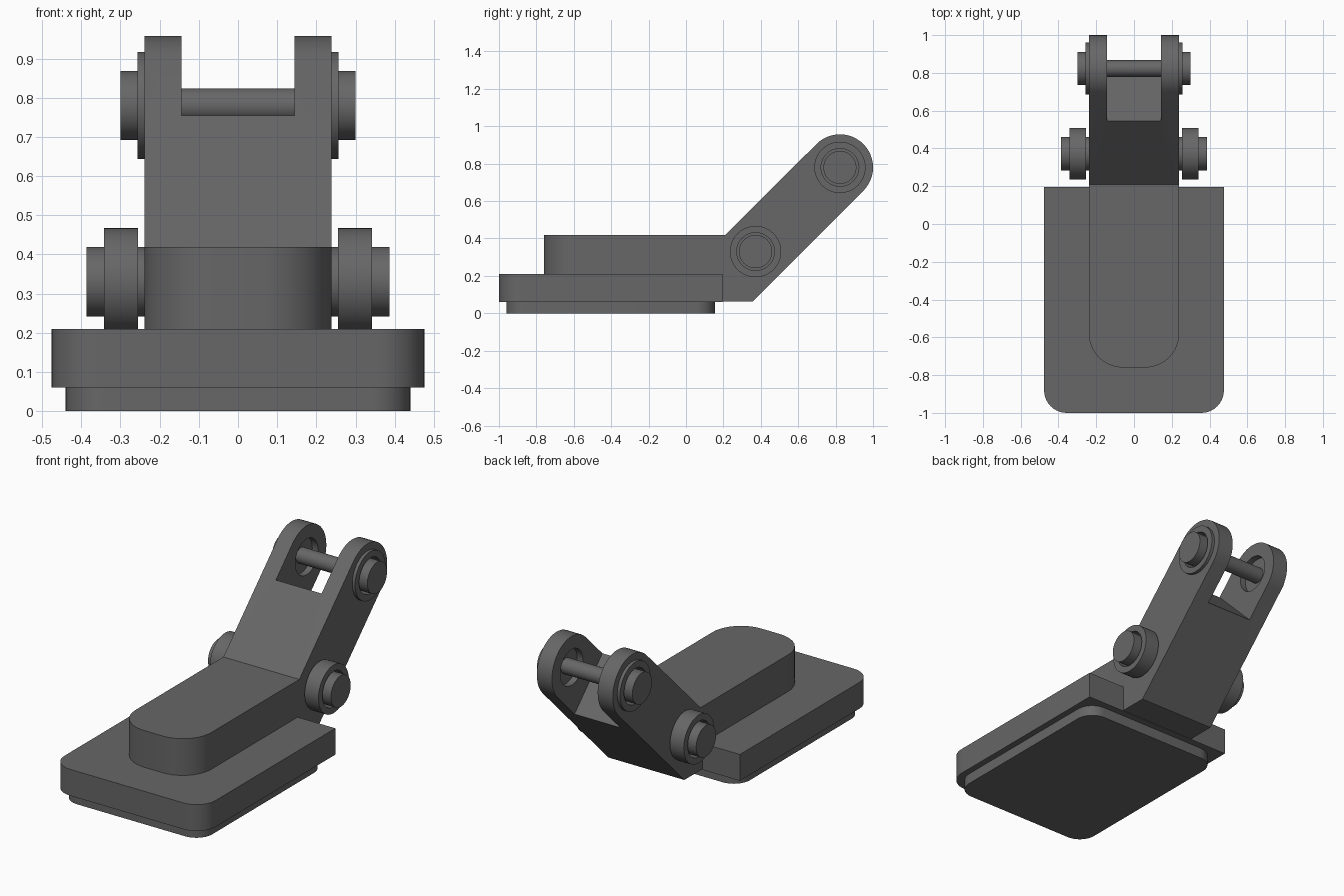
import bpy, bmesh
from math import sin, cos, pi, radians

if "Cube" in bpy.data.objects:
    bpy.data.objects.remove(bpy.data.objects["Cube"])

UPPER = (0.823, 0.78)   # (y, z) of the top hinge axis
LOWER = (0.372, 0.33)   # (y, z) of the lower hinge axis
TIP_R = 0.177

dark = bpy.data.materials.new("dark_grey")
dark.diffuse_color = (0.135, 0.135, 0.135, 1)
dark.use_nodes = True
dark.node_tree.nodes["Principled BSDF"].inputs["Base Color"].default_value = dark.diffuse_color


def finish(name, bm):
    bmesh.ops.recalc_face_normals(bm, faces=bm.faces)
    me = bpy.data.meshes.new(name)
    bm.to_mesh(me)
    bm.free()
    me.materials.append(dark)
    ob = bpy.data.objects.new(name, me)
    bpy.context.collection.objects.link(ob)
    return ob


def smooth(ob):
    bpy.ops.object.select_all(action='DESELECT')
    ob.select_set(True)
    bpy.context.view_layer.objects.active = ob
    bpy.ops.object.shade_smooth_by_angle(angle=radians(30))


def prism(name, profile, x0, x1, round_r=0, round_at=()):
    """Extrude a (y, z) profile along x; round vertical edges at the given y values."""
    bm = bmesh.new()
    face = bm.faces.new([bm.verts.new((x0, y, z)) for y, z in profile])
    geom = bmesh.ops.extrude_face_region(bm, geom=[face])['geom']
    moved = [v for v in geom if isinstance(v, bmesh.types.BMVert)]
    bmesh.ops.translate(bm, verts=moved, vec=(x1 - x0, 0, 0))
    edges = [e for e in bm.edges
             if abs(e.verts[0].co.z - e.verts[1].co.z) > 0.01
             and any(all(abs(v.co.y - y) < 1e-4 for v in e.verts) for y in round_at)]
    if edges:
        bmesh.ops.bevel(bm, geom=edges, offset=round_r, segments=10,
                        profile=0.5, affect='EDGES')
    return finish(name, bm)


def lathe_x(name, centre, outline, n=48):
    """Revolve a closed (x, radius) outline around an x-parallel axis."""
    bm = bmesh.new()
    rings = [[bm.verts.new((x, centre[0] + r * cos(2 * pi * i / n),
                            centre[1] + r * sin(2 * pi * i / n)))
              for x, r in outline] for i in range(n)]
    m = len(outline)
    for i in range(n):
        a, b = rings[i], rings[(i + 1) % n]
        for j in range(m):
            k = (j + 1) % m
            bm.faces.new((a[j], a[k], b[k], b[j]))
    bmesh.ops.remove_doubles(bm, verts=bm.verts, dist=1e-5)
    bmesh.ops.dissolve_degenerate(bm, edges=bm.edges, dist=1e-6)
    return finish(name, bm)


def shaft(name, centre, outline):
    return lathe_x(name, centre, [(outline[0][0], 0)] + outline + [(outline[-1][0], 0)])


def rod(x0, x1, r):
    return [(x0, r), (x1, r)]


def rect(y0, y1, z0, z1):
    return [(y0, z0), (y1, z0), (y1, z1), (y0, z1)]


def cut(target, cutter):
    cutter.hide_render = True
    mod = target.modifiers.new("cut", 'BOOLEAN')
    mod.operation, mod.solver, mod.object = 'DIFFERENCE', 'EXACT', cutter
    bpy.context.view_layer.objects.active = target
    bpy.ops.object.modifier_apply(modifier=mod.name)
    bpy.data.objects.remove(cutter)


# Foot: pad and base plate
smooth(prism("sole_pad", rect(-0.96, 0.155, 0, 0.07), -0.44, 0.44, 0.1, (-0.96, 0.155)))
smooth(prism("base_plate", rect(-1, 0.195, 0.06, 0.21), -0.476, 0.476, 0.12, (-1,)))

# Raised body and slanted arm with a round tip
tip = [(UPPER[0] + TIP_R * cos(a), UPPER[1] + TIP_R * sin(a))
       for a in (radians(-45 + 180 * i / 24) for i in range(25))]
arm = prism("body_and_arm",
            [(-0.76, 0.063), (0.356, 0.063)] + tip + [(0.21, 0.419), (-0.76, 0.419)],
            -0.239, 0.239, 0.18, (-0.76,))

# Slot between the lugs, floor square to the arm
cut(arm, prism("slot_cutter", [(0.445, 0.855), (0.895, 0.405), (1.5, 1.01), (1.05, 1.46)],
               -0.144, 0.144))
# Recesses in the lugs, from inside and outside, with a thin web left between
for x0, x1 in ((-0.18, 0.18), (0.2, 0.4), (-0.4, -0.2)):
    cut(arm, shaft("recess_cutter", UPPER, rod(x0, x1, 0.102)))
smooth(arm)

# Hinge pins: the top one is thin between the lugs
smooth(shaft("top_pin", UPPER, [(-0.30, 0.088), (-0.19, 0.088), (-0.19, 0.044),
                                (0.19, 0.044), (0.19, 0.088), (0.30, 0.088)]))
smooth(shaft("lower_pin", LOWER, rod(-0.387, 0.387, 0.089)))

# Ring washers on both sides
for side, s in (("left", -1), ("right", 1)):
    for label, c, x0, x1 in (("top", UPPER, 0.2, 0.257), ("lower", LOWER, 0.255, 0.342)):
        smooth(lathe_x(f"{label}_ring_{side}", c,
                       [(s * x0, 0.101), (s * x1, 0.101), (s * x1, 0.137), (s * x0, 0.137)]))
